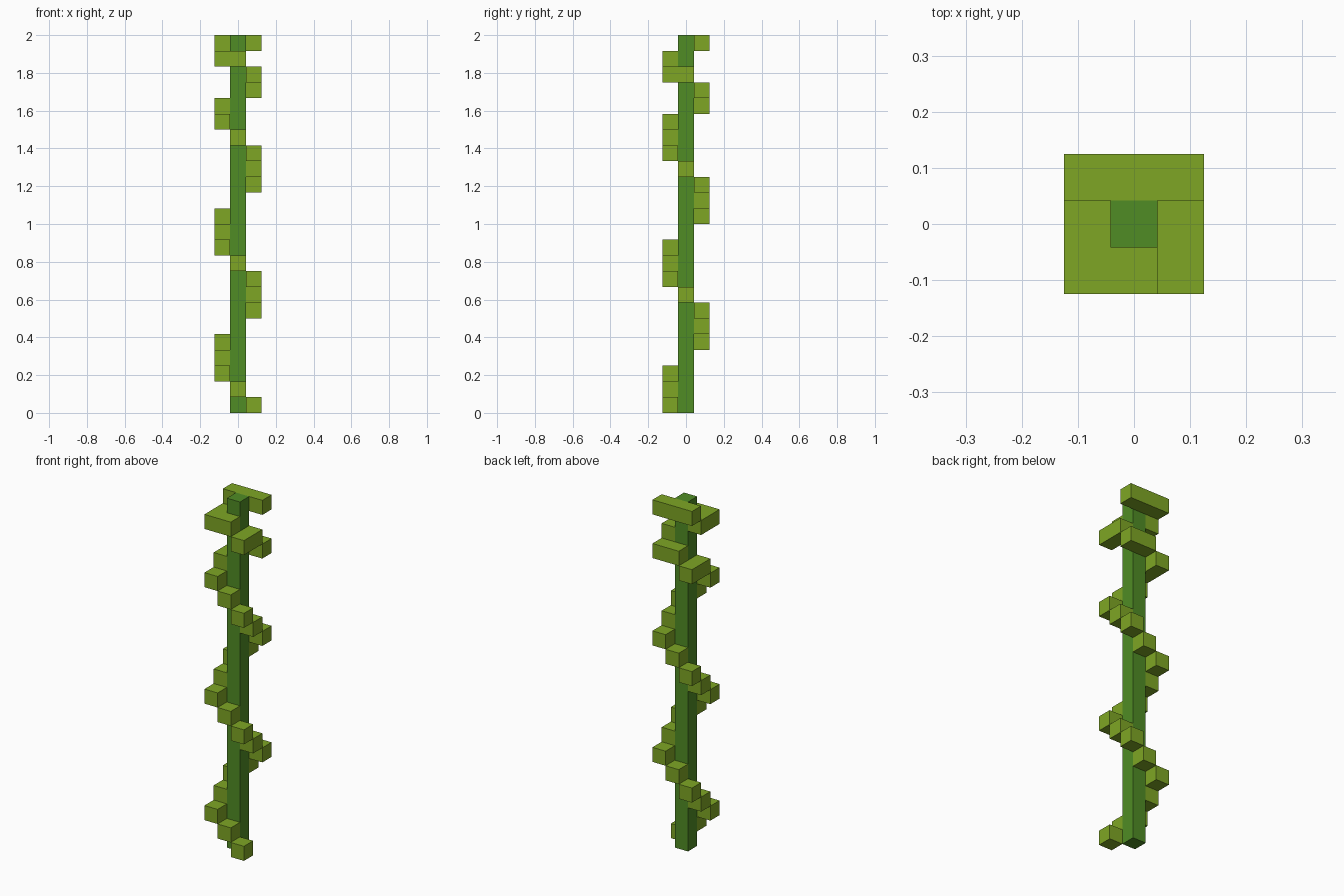
import bpy
import bmesh

CELL = 2 / 24      # edge length of one block
LAYERS = 24

cube = bpy.data.objects.get("Cube")
if cube:
    bpy.data.objects.remove(cube, do_unlink=True)


def material(name, color):
    mat = bpy.data.materials.new(name)
    mat.use_nodes = True
    mat.diffuse_color = color
    mat.node_tree.nodes["Principled BSDF"].inputs["Base Color"].default_value = color
    return mat


def prism(name, outline, layer, height, mat):
    """Extrude a footprint, given in block units, upward from a layer."""
    bm = bmesh.new()
    verts = [bm.verts.new((x * CELL, y * CELL, layer * CELL)) for x, y in outline]
    base = bm.faces.new(verts)
    top = bmesh.ops.extrude_face_region(bm, geom=[base])["geom"]
    bmesh.ops.translate(bm, vec=(0, 0, height * CELL),
                        verts=[v for v in top if isinstance(v, bmesh.types.BMVert)])
    bmesh.ops.recalc_face_normals(bm, faces=bm.faces)
    mesh = bpy.data.meshes.new(name)
    bm.to_mesh(mesh)
    bm.free()
    mesh.materials.append(mat)
    obj = bpy.data.objects.new(name, mesh)
    bpy.context.collection.objects.link(obj)
    return obj


def rect(a, b):
    """Footprint covering the grid cells from a to b."""
    x0, x1 = min(a[0], b[0]) - .5, max(a[0], b[0]) + .5
    y0, y1 = min(a[1], b[1]) - .5, max(a[1], b[1]) + .5
    return [(x0, y0), (x1, y0), (x1, y1), (x0, y1)]


stem_green = material("stem green", (0.08, 0.262, 0.018, 1))
vine_green = material("vine green", (0.209, 0.381, 0.018, 1))

# Straight square stem
prism("stem", rect((0, 0), (0, 0)), 0, LAYERS, stem_green)

# Vine blocks climbing around the stem, one step per layer
ring = [(1, -1), (0, -1), (-1, -1), (-1, 0), (-1, 1), (0, 1), (1, 1), (1, 0)]
for layer in range(19):
    cell = ring[layer % len(ring)]
    prism(f"vine_block_{layer + 1}", rect(cell, cell), layer, 1, vine_green)

# Longer vine pieces in the tighter coil near the top
for layer, start, end in [(19, (-1, 0), (-1, 1)),
                          (20, (0, 1), (1, 1)),
                          (21, (1, 0), (1, -1)),
                          (23, (-1, 1), (1, 1))]:
    prism(f"vine_bar_{layer + 1}", rect(start, end), layer, 1, vine_green)

# Bent piece wrapping the front right corner
corner = [(-1.5, -1.5), (.5, -1.5), (.5, -.5), (-.5, -.5), (-.5, .5), (-1.5, .5)]
prism("vine_corner", corner, 22, 1, vine_green)
